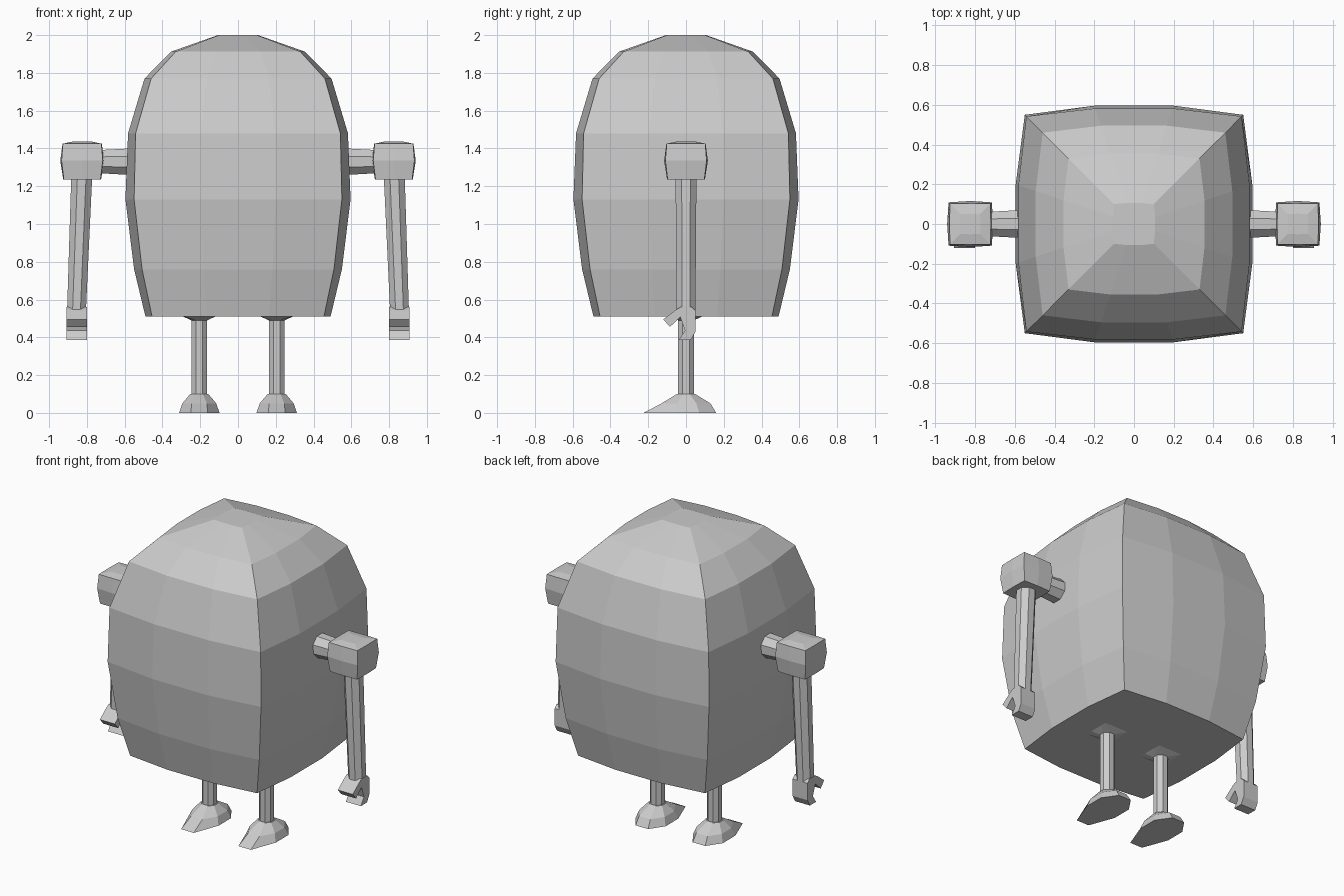
import bpy, bmesh, math
from mathutils import Vector

if "Cube" in bpy.data.objects:
    bpy.data.objects.remove(bpy.data.objects["Cube"])

grey = bpy.data.materials.new("light_grey")
grey.diffuse_color = (0.6, 0.6, 0.6, 1)
grey.use_nodes = True
grey.node_tree.nodes["Principled BSDF"].inputs["Base Color"].default_value = grey.diffuse_color


def finish(name, bm, mirrored):
    bmesh.ops.recalc_face_normals(bm, faces=bm.faces)
    mesh = bpy.data.meshes.new(name)
    bm.to_mesh(mesh)
    bm.free()
    mesh.materials.append(grey)
    obj = bpy.data.objects.new(name, mesh)
    bpy.context.collection.objects.link(obj)
    if mirrored:
        obj.modifiers.new("other_side", "MIRROR")
    return obj


def loft(name, rings, mirrored=True):
    """Skin a closed, capped shell through rings of equal point count."""
    bm = bmesh.new()
    rows = [[bm.verts.new(p) for p in ring] for ring in rings]
    n = len(rows[0])
    for a, b in zip(rows, rows[1:]):
        for i in range(n):
            j = (i + 1) % n
            bm.faces.new((a[i], a[j], b[j], b[i]))
    bm.faces.new(rows[0][::-1])
    bm.faces.new(rows[-1])
    return finish(name, bm, mirrored)


def bulged_square(z, corner, mid, splits, cx=0.0):
    """Square ring whose sides bow outward; splits are the points along a side."""
    side = [(-corner, -corner)] + [(s, -mid) for s in splits]
    pts = []
    for _ in range(4):
        pts += [Vector((x + cx, y, z)) for x, y in side]
        side = [(-y, x) for x, y in side]
    return pts


def octagon(z, r, cx):
    return [Vector((cx + r * math.cos(a), r * math.sin(a), z))
            for a in [math.radians(-157.5 + 45 * i) for i in range(8)]]


# body: bowed square barrel with a faceted dome
levels = [(0.51, 0.455, 0.49), (0.76, 0.508, 0.55), (1.13, 0.55, 0.596),
          (1.48, 0.542, 0.582), (1.77, 0.46, 0.495), (1.912, 0.33, 0.355),
          (2.0, 0.1, 0.106)]
loft("body", [bulged_square(z, c, m, (-0.36 * c, 0.36 * c)) for z, c, m in levels],
     mirrored=False)

# shoulder axle, lying along x
axle = []
for x, r in [(0.55, 0.077), (0.74, 0.066)]:
    axle.append([Vector((x, p.y, 1.33 + p.x)) for p in octagon(0, r, 0)])
loft("shoulder_axle", axle)

# shoulder block, bowed in every direction
loft("shoulder_block",
     [bulged_square(z, c, m, (0,), 0.825)
      for z, c, m in [(1.235, 0.097, 0.1), (1.335, 0.109, 0.116),
                      (1.425, 0.102, 0.104), (1.436, 0.05, 0.052)]])

# arm, leaning slightly outward toward the hand
loft("arm", [octagon(0.54, 0.054, 0.855), octagon(1.26, 0.06, 0.827)])

# claw hand: side profile (y, z) given thickness along x
claw = [(-0.12, 0.495), (-0.085, 0.455), (-0.03, 0.507), (-0.005, 0.435),
        (-0.037, 0.387), (0.026, 0.387), (0.05, 0.43), (0.05, 0.54),
        (0.03, 0.56), (-0.03, 0.56), (-0.055, 0.545)]
loft("hand", [[Vector((x, y, z)) for y, z in claw] for x in (0.8, 0.907)])

# leg with a flared square collar under the body
LEG_X = 0.205
loft("leg", [octagon(0.09, 0.045, LEG_X), octagon(0.49, 0.045, LEG_X),
             [p.lerp(q, 1.0) for p, q in zip(
                 octagon(0.512, 0.09, LEG_X),
                 [Vector((LEG_X + x, y, 0.512)) for x, y in
                  [(-0.09, -0.045), (-0.09, -0.09), (0.09, -0.09), (0.09, -0.045),
                   (0.09, 0.045), (0.09, 0.09), (-0.09, 0.09), (-0.09, 0.045)]])]])


# foot: long pointed toe, shorter heel, tapering up to the ankle
def foot_ring(z, w, toe_w, toe, heel, front, back):
    half = [(w, front), (w, back), (toe_w, heel)]
    pts = [(-w, front), (-toe_w, toe), (toe_w, toe)] + half
    pts += [(-toe_w, heel), (-w, back)]
    return [Vector((LEG_X + x, y, z)) for x, y in pts]


loft("foot", [foot_ring(0.0, 0.107, 0.045, -0.225, 0.16, -0.06, 0.07),
              foot_ring(0.05, 0.09, 0.04, -0.13, 0.13, -0.045, 0.055),
              octagon(0.1, 0.052, LEG_X)])
